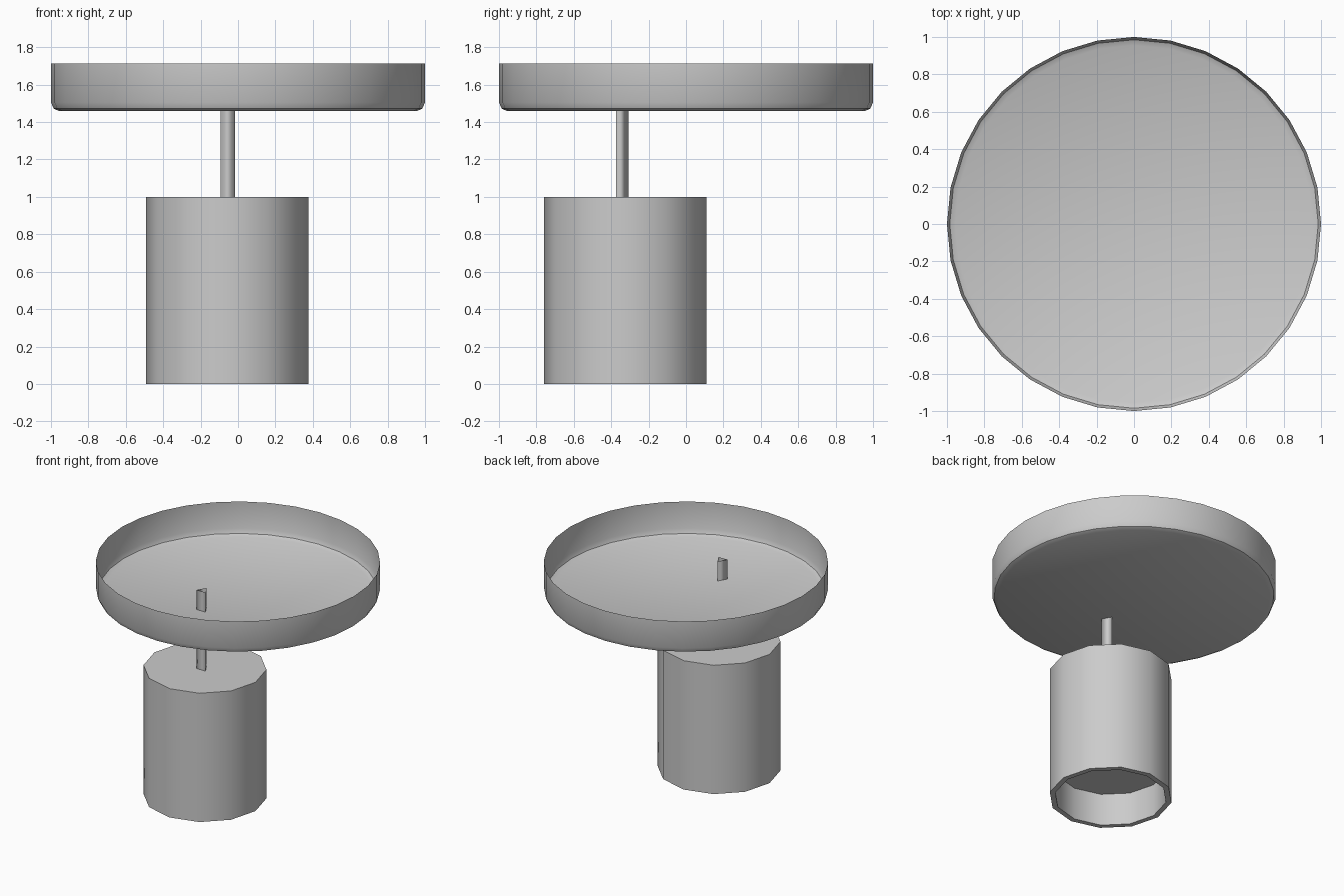
import bpy, math

if "Cube" in bpy.data.objects:
    bpy.data.objects.remove(bpy.data.objects["Cube"])


def ring_mesh(name, sides, rings, center=(0, 0), turn=0.0, cap_start=False, cap_end=False, angle=40):
    """Lathe a short (radius, z) profile with a chosen number of sides."""
    verts, faces = [], []
    for r, z in rings:
        for i in range(sides):
            a = turn + 2 * math.pi * i / sides
            verts.append((center[0] + r * math.cos(a), center[1] + r * math.sin(a), z))
    for k in range(len(rings) - 1):
        for i in range(sides):
            j = (i + 1) % sides
            a, b = k * sides, (k + 1) * sides
            faces.append((a + i, a + j, b + j, b + i))
    if cap_start:
        faces.append(tuple(reversed(range(sides))))
    if cap_end:
        last = (len(rings) - 1) * sides
        faces.append(tuple(range(last, last + sides)))
    mesh = bpy.data.meshes.new(name)
    mesh.from_pydata(verts, [], faces)
    obj = bpy.data.objects.new(name, mesh)
    bpy.context.collection.objects.link(obj)
    bpy.ops.object.select_all(action='DESELECT')
    obj.select_set(True)
    bpy.context.view_layer.objects.active = obj
    bpy.ops.object.shade_smooth_by_angle(angle=math.radians(angle))
    return obj


# Thin open tray with a rounded lower edge
ring_mesh("tray", 32, [(0.955, 1.458), (0.985, 1.472), (1.0, 1.505), (1.0, 1.713)], cap_start=True)

# Three-sided open rod poking through the tray floor
ring_mesh("rod", 3, [(0.044, 1.0), (0.044, 1.61)], center=(-0.055, -0.352),
          turn=math.pi / 2, angle=130)

# Twelve-sided base with a shallow recess in its underside
ring_mesh("base", 12, [(0.395, 0.25), (0.395, 0.0), (0.434, 0.0), (0.434, 1.0)],
          center=(-0.057, -0.324), cap_start=True, cap_end=True)
